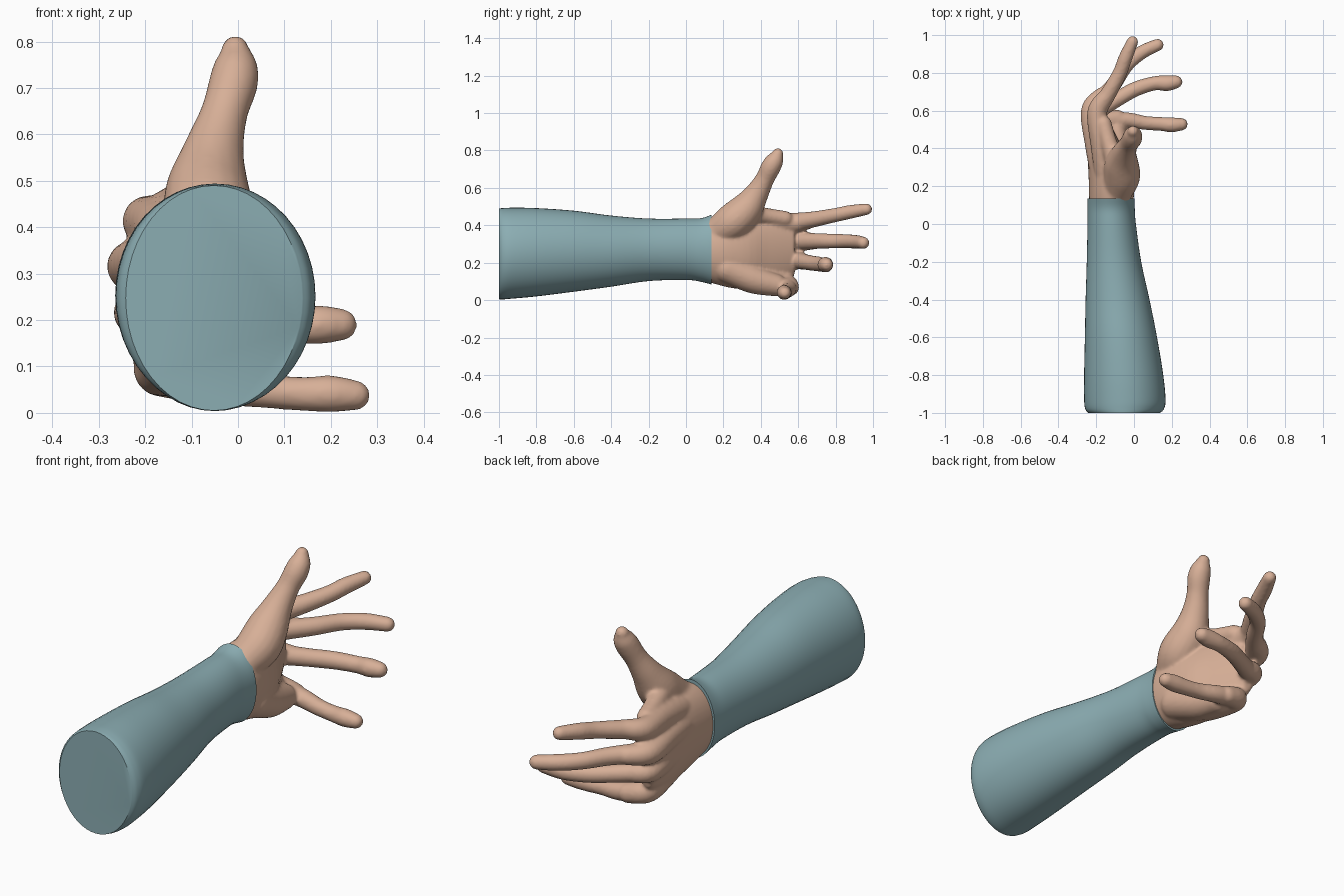
import bpy, bmesh, math
from mathutils import Vector

if "Cube" in bpy.data.objects:
    bpy.data.objects.remove(bpy.data.objects["Cube"])


def material(name, rgb):
    m = bpy.data.materials.new(name)
    m.diffuse_color = (*rgb, 1)
    m.use_nodes = True
    m.node_tree.nodes["Principled BSDF"].inputs["Base Color"].default_value = m.diffuse_color
    return m


SKIN = material("skin", (0.68, 0.43, 0.31))
CLOTH = material("dusty blue cloth", (0.26, 0.42, 0.45))


def spline(rows, steps):
    """Catmull-Rom through rows of numbers."""
    out = []
    n = len(rows)
    for i in range(n - 1):
        p = [rows[max(0, min(n - 1, i + k))] for k in (-1, 0, 1, 2)]
        for s in range(steps):
            t = s / steps
            out.append([b + 0.5 * t * (c - a + t * (2 * a - 5 * b + 4 * c - d + t * (3 * (b - c) + d - a)))
                        for a, b, c, d in zip(*p)])
    return out + [list(rows[-1])]


def skin_rings(bm, rings):
    """Join equal rings of points into a closed tube."""
    vs = [[bm.verts.new(p) for p in r] for r in rings]
    n = len(vs[0])
    for a, b in zip(vs, vs[1:]):
        for i in range(n):
            bm.faces.new((a[i], a[(i + 1) % n], b[(i + 1) % n], b[i]))
    bm.faces.new(vs[0][::-1])
    bm.faces.new(vs[-1])


def loft(bm, rows, seg=48, steps=5):
    """Ellipse sections along y: (y, x min, x max, z min, z max)."""
    rings = []
    for y, x0, x1, z0, z1 in spline(rows, steps):
        rings.append([Vector(((x0 + x1) / 2 + (x1 - x0) / 2 * math.cos(a), y,
                              (z0 + z1) / 2 + (z1 - z0) / 2 * math.sin(a)))
                      for a in (math.tau * i / seg for i in range(seg))])
    skin_rings(bm, rings)


def limb(bm, rows, seg=20):
    """Round tube with domed ends through (x, y, z, radius)."""
    pts = spline(rows, 6)
    c = [Vector(p[:3]) for p in pts]
    r = [p[3] for p in pts]
    t = [(c[min(i + 1, len(c) - 1)] - c[max(i - 1, 0)]).normalized() for i in range(len(c))]
    stations = []
    for k in range(5):
        a = math.pi / 2 * (k + 0.3) / 5
        stations.append((c[0] - t[0] * r[0] * math.cos(a), t[0], r[0] * math.sin(a)))
    stations += list(zip(c, t, r))
    for k in range(4, -1, -1):
        a = math.pi / 2 * (k + 0.3) / 5
        stations.append((c[-1] + t[-1] * r[-1] * math.cos(a), t[-1], r[-1] * math.sin(a)))
    u = t[0].orthogonal().normalized()
    rings = []
    for p, d, rad in stations:
        u = (u - d * u.dot(d)).normalized()
        v = d.cross(u)
        rings.append([p + rad * (u * math.cos(a) + v * math.sin(a))
                      for a in (math.tau * i / seg for i in range(seg))])
    skin_rings(bm, rings)


def finish(bm, name, mat):
    bmesh.ops.recalc_face_normals(bm, faces=bm.faces)
    me = bpy.data.meshes.new(name)
    bm.to_mesh(me)
    bm.free()
    me.materials.append(mat)
    ob = bpy.data.objects.new(name, me)
    bpy.context.collection.objects.link(ob)
    bpy.context.view_layer.objects.active = ob
    ob.select_set(True)
    bpy.ops.object.shade_smooth_by_angle(angle=math.radians(40))
    ob.select_set(False)
    return ob


# Sleeve: forearm tapering to the cuff
bm = bmesh.new()
loft(bm, [(-1.0, -.242, .138, .005, .49), (-.98, -.258, .158, .004, .492),
          (-.93, -.264, .167, .008, .494), (-.8, -.264, .155, .02, .492),
          (-.6, -.26, .122, .045, .478), (-.4, -.256, .082, .072, .452),
          (-.2, -.25, .038, .102, .436), (0, -.246, .01, .108, .436),
          (.08, -.246, .004, .098, .438), (.135, -.246, .003, .084, .456)])
finish(bm, "sleeve", CLOTH)

# Hand: all pieces are fused into one skin below
bm = bmesh.new()
# wrist and heel of the hand
loft(bm, [(.09, -.236, -.006, .105, .43), (.16, -.238, .0, .085, .445),
          (.24, -.24, -.005, .065, .45), (.34, -.245, -.03, .055, .44),
          (.44, -.25, -.08, .06, .44), (.52, -.255, -.12, .09, .43),
          (.58, -.25, -.15, .13, .41)], steps=3)
# palm bones out to the knuckles
for bone in ([(-.13, .2, .36, .07), (-.17, .42, .40, .06), (-.195, .59, .415, .053), (-.15, .67, .43, .044)],
             [(-.14, .2, .3, .08), (-.2, .42, .32, .06), (-.228, .60, .315, .053), (-.17, .68, .315, .044)],
             [(-.14, .2, .24, .08), (-.19, .42, .22, .06), (-.215, .585, .215, .05), (-.14, .63, .205, .042)],
             [(-.12, .2, .17, .08), (-.14, .4, .115, .075), (-.165, .53, .09, .056), (-.09, .56, .068, .045)],
             [(-.08, .22, .17, .08), (-.09, .36, .11, .075), (-.1, .48, .08, .06)]):
    limb(bm, bone)
# thumb with its fleshy base
limb(bm, [(-.09, .18, .37, .085), (-.066, .25, .42, .098), (-.065, .32, .485, .09),
          (-.052, .375, .565, .066), (-.03, .42, .645, .051), (-.01, .453, .71, .053),
          (-.005, .476, .75, .047), (-.006, .491, .783, .03)])
# web between thumb and index finger
limb(bm, [(-.09, .32, .46, .06), (-.13, .42, .45, .045), (-.16, .53, .435, .042)])
# fingers
for finger in ([(-.18, .62, .42, .046), (-.13, .70, .435, .042), (-.075, .80, .455, .038),
                (-.045, .88, .472, .037), (-.008, .965, .486, .031)],
               [(-.2, .63, .315, .046), (-.11, .735, .316, .041), (-.04, .84, .315, .038),
                (.04, .908, .312, .037), (.125, .948, .306, .033)],
               [(-.19, .60, .21, .045), (-.09, .66, .2, .041), (.01, .715, .192, .040),
                (.11, .745, .187, .038), (.175, .745, .19, .042), (.222, .752, .19, .035)],
               [(-.15, .54, .085, .048), (-.04, .55, .06, .042), (.06, .535, .047, .037),
                (.14, .53, .041, .037), (.2, .525, .041, .040), (.252, .528, .038, .033)]):
    limb(bm, finger)
hand = finish(bm, "hand", SKIN)
fuse = hand.modifiers.new("fuse", 'REMESH')
fuse.mode = 'VOXEL'
fuse.voxel_size = 0.008
fuse.use_smooth_shade = True
soften = hand.modifiers.new("soften", 'SMOOTH')
soften.factor = 0.5
soften.iterations = 8
